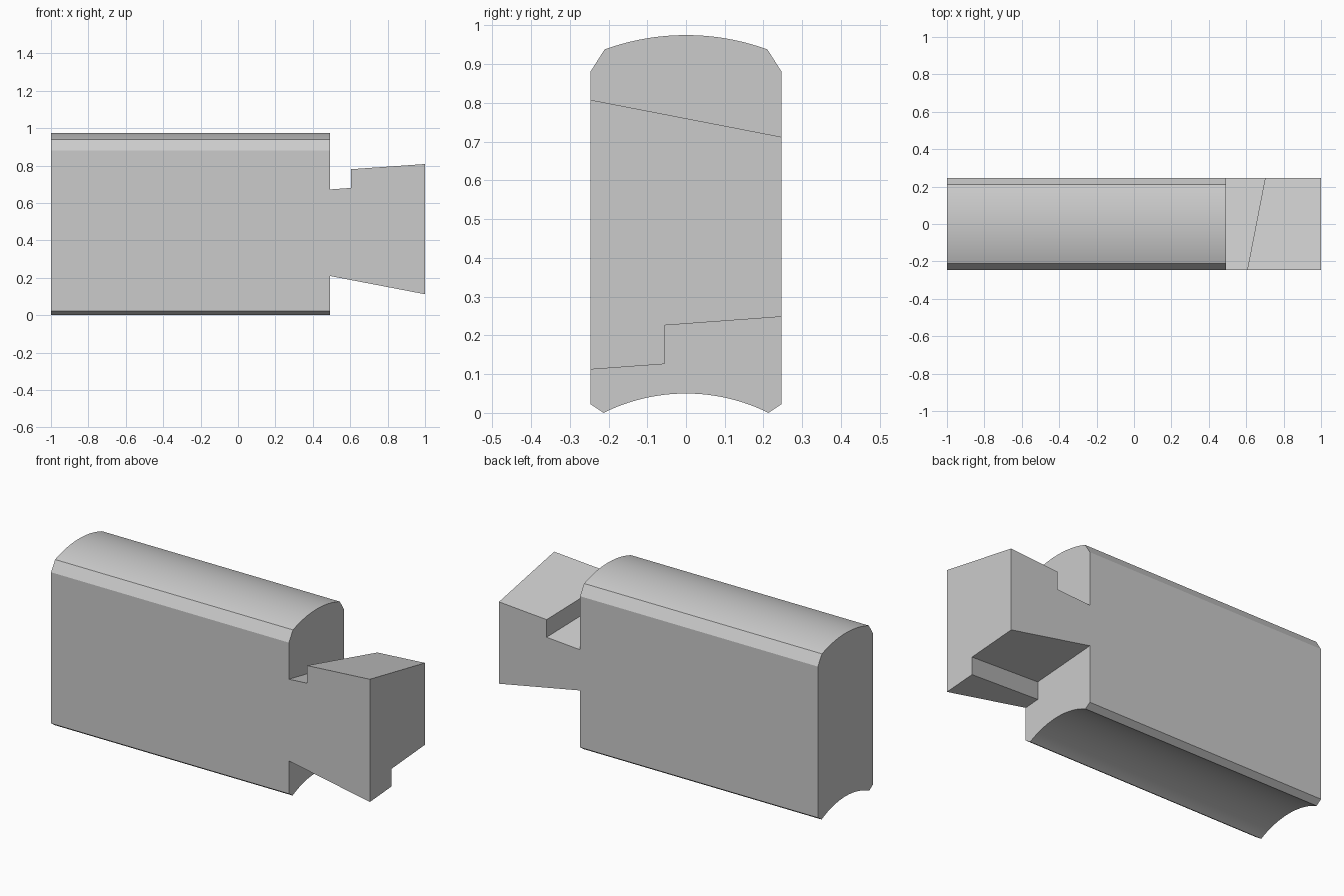
import bpy
import bmesh
import math

cube = bpy.data.objects.get("Cube")
if cube:
    bpy.data.objects.remove(cube, do_unlink=True)

HALF_W = 0.247      # half thickness of the beam
SHOULDER = 0.492    # where the joint starts

grey = bpy.data.materials.new("light grey")
grey.use_nodes = True
colour = (0.6, 0.6, 0.6, 1)
grey.diffuse_color = colour
grey.node_tree.nodes["Principled BSDF"].inputs["Base Color"].default_value = colour


def prism(name, ring, ring_end):
    """Solid between two matching rings of points."""
    bm = bmesh.new()
    a = [bm.verts.new(p) for p in ring]
    b = [bm.verts.new(p) for p in ring_end]
    bm.faces.new(a)
    bm.faces.new(b[::-1])
    for i in range(len(a)):
        j = (i + 1) % len(a)
        bm.faces.new((a[i], a[j], b[j], b[i]))
    bmesh.ops.recalc_face_normals(bm, faces=bm.faces[:])
    mesh = bpy.data.meshes.new(name)
    bm.to_mesh(mesh)
    bm.free()
    mesh.materials.append(grey)
    obj = bpy.data.objects.new(name, mesh)
    bpy.context.collection.objects.link(obj)
    return obj


def arc(half, z_edge, z_mid, steps=32):
    """Shallow arch from -half to +half in y."""
    rise = z_mid - z_edge
    radius = (half ** 2 + rise ** 2) / (2 * rise)
    limit = math.asin(half / radius)
    angles = [limit * (2 * i / steps - 1) for i in range(steps + 1)]
    return [(radius * math.sin(t), z_mid - radius + radius * math.cos(t)) for t in angles]


# Beam: rounded, chamfered top and hollowed underside
profile = [(-HALF_W, 0.023), (-HALF_W, 0.88)] + arc(0.21, 0.938, 0.975)
profile += [(HALF_W, 0.88), (HALF_W, 0.023)] + arc(0.213, 0, 0.05)[::-1]
beam = prism("jointed_beam", [(-1, y, z) for y, z in profile], [(1, y, z) for y, z in profile])


# Sloping planes of the joint
def top(x, y):
    return 0.808 + 0.07 * (x - 1) - 0.194 * (y + HALF_W)


def bottom(x, y):
    return 0.112 - 0.192 * (x - 1) + 0.073 * (y + HALF_W)


def notch_x(y):
    return 0.605 + 0.195 * (y + HALF_W)


def step_y(x):
    return -0.055 + 0.195 * (x - 1)


def cut(name, corners, plane, offset, z_far):
    """Remove everything between a sloping plane and a level far outside."""
    cutter = prism(name, [(x, y, plane(x, y) + offset) for x, y in corners],
                   [(x, y, z_far) for x, y in corners])
    cutter.hide_render = True
    mod = beam.modifiers.new(name, 'BOOLEAN')
    mod.operation = 'DIFFERENCE'
    mod.solver = 'EXACT'
    mod.object = cutter
    bpy.ops.object.modifier_apply(modifier=name)
    bpy.data.objects.remove(cutter, do_unlink=True)


bpy.ops.object.select_all(action='DESELECT')
bpy.context.view_layer.objects.active = beam
beam.select_set(True)

# Tenon, its upper hook notch and its lower lengthwise step
S, E, W = SHOULDER, 1.1, 0.3
whole = [(S, -W), (E, -W), (E, W), (S, W)]
cut("upper_cut", whole, top, 0, 1.2)
cut("hook_notch", [(S, -W), (notch_x(-W), -W), (notch_x(W), W), (S, W)], top, -0.1, 1.2)
cut("lower_cut", whole, bottom, 0, -0.2)
cut("lower_step", [(S, step_y(S)), (E, step_y(E)), (E, W), (S, W)], bottom, 0.1, -0.2)

bpy.ops.object.shade_smooth_by_angle(angle=math.radians(25))
